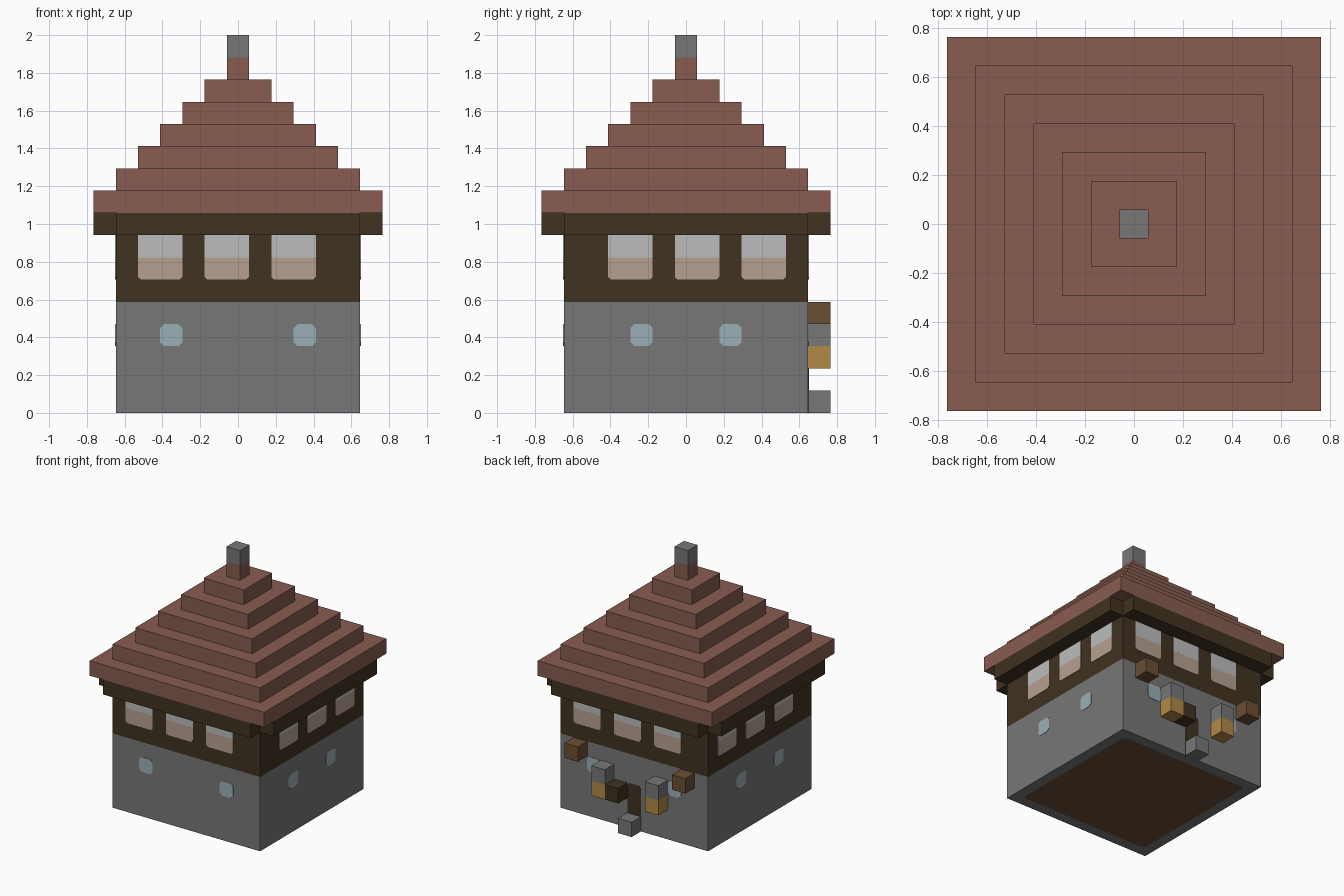
import bpy, bmesh
from math import radians
from mathutils import Matrix, Vector

if "Cube" in bpy.data.objects:
    bpy.data.objects.remove(bpy.data.objects["Cube"])

U = 2 / 17  # one block


def material(name, rgb):
    col = [(c / 255 / 12.92 if c < 11 else ((c / 255 + 0.055) / 1.055) ** 2.4) for c in rgb] + [1]
    m = bpy.data.materials.new(name)
    m.use_nodes = True
    m.diffuse_color = col
    m.node_tree.nodes["Principled BSDF"].inputs["Base Color"].default_value = col
    return m


STONE = material("stone_grey", (119, 119, 119))
TIMBER = material("dark_timber", (64, 50, 33))
PLANK = material("brown_plank", (107, 78, 52))
TILE = material("roof_red", (136, 92, 81))
PANE = material("pale_pane", (188, 188, 188))
CURTAIN = material("pink_curtain", (183, 160, 145))
GLASS = material("blue_glass", (154, 176, 183))
LAMP = material("lantern_gold", (178, 137, 70))


def finish(name, bm, *mats):
    bmesh.ops.recalc_face_normals(bm, faces=bm.faces)
    me = bpy.data.meshes.new(name)
    bm.to_mesh(me)
    bm.free()
    for m in mats:
        me.materials.append(m)
    ob = bpy.data.objects.new(name, me)
    bpy.context.collection.objects.link(ob)
    return ob


def box_mesh(x, y, z):
    """Box from (low, high) pairs given in blocks."""
    bm = bmesh.new()
    bmesh.ops.create_cube(bm, size=1)
    for v in bm.verts:
        v.co = Vector([(a + b) / 2 + c * (b - a) for (a, b), c in zip((x, y, z), v.co)]) * U
    return bm


def box(name, x, y, z, mat):
    return finish(name, box_mesh(x, y, z), mat)


def plate(name, turn, a, z, cut_low, cut_high, mat):
    """Thin panel on one wall, with clipped lower and upper corners.
    turn: quarter turns from the front wall; a: (low, high) along that wall."""
    (l, r), (b, t) = a, z
    p, q = cut_low, cut_high
    outline = [(l + p, b), (r - p, b), (r, b + p), (r, t - q),
               (r - q, t), (l + q, t), (l, t - q), (l, b + p)]
    outline = list(dict.fromkeys(outline))
    bm = bmesh.new()
    face = bm.faces.new([bm.verts.new((s * U, -5.5 * U, h * U)) for s, h in outline])
    out = bmesh.ops.extrude_face_region(bm, geom=[face])
    for g in out["geom"]:
        if isinstance(g, bmesh.types.BMVert):
            g.co.y -= 0.003
    bm.transform(Matrix.Rotation(radians(90 * turn), 4, "Z"))
    return finish(name, bm, mat)


# Stone base with a plank floor inset in its underside
W = (-5.5, 5.5)
bm = box_mesh(W, W, (0, 5))
under = [f for f in bm.faces if f.normal.z < -0.5]
bmesh.ops.inset_individual(bm, faces=under, thickness=U)
inner = [v for v in bm.verts if abs(v.co.x) < 5 * U]
bmesh.ops.bevel(bm, geom=inner, offset=0.2 * U, segments=1, affect="VERTICES")
for f in bm.faces:
    c = f.calc_center_median()
    f.material_index = int(c.z < 0.01 and c.xy.length < U)
finish("stone_base", bm, STONE, PLANK)

# Timber upper storey and eave beams, open at the corners
box("timber_storey", W, W, (5, 9), TIMBER)
for s, side in ((-1, "front"), (1, "back")):
    box(side + "_eave_beam", W, sorted((5.5 * s, 6.5 * s)), (8, 9), TIMBER)
for s, side in ((-1, "right"), (1, "left")):
    box(side + "_eave_beam", sorted((5.5 * s, 6.5 * s)), W, (8, 9), TIMBER)

# Stepped roof and chimney
for i in range(7):
    h = 6.5 - i
    box(f"roof_step_{i + 1}", (-h, h), (-h, h), (9 + i, 10 + i), TILE)
box("chimney", (-0.5, 0.5), (-0.5, 0.5), (16, 17), STONE)

# Windows: turn, large window shift along the wall, small window offset
walls = {"front": (0, -0.5, 3), "left": (1, 0.5, 2), "back": (2, -0.5, 3), "right": (3, -0.5, 2)}
for side, (turn, shift, small) in walls.items():
    for i in (-1, 0, 1):
        c = 3 * i + shift
        plate(side + "_window_pane", turn, (c - 1, c + 1), (7, 8), 0, 0, PANE)
        plate(side + "_window_curtain", turn, (c - 1, c + 1), (6, 7), 0.12, 0, CURTAIN)
    for c in (-small, small):
        plate(side + "_small_window", turn, (c - 0.5, c + 0.5), (3, 4), 0.18, 0.18, GLASS)

# Back entrance: door, step, sign, lanterns and brackets
Y = (5.5, 6.5)
plate("door", 2, (-0.5, 0.5), (0, 3), 0, 0.15, TIMBER)
box("door_step", (-0.5, 0.5), Y, (0, 1), STONE)
box("door_sign", (0.5, 1.5), Y, (2, 3), TIMBER)
for s, side in ((-1, "right"), (1, "left")):
    lx = (2 * s - 0.5, 2 * s + 0.5)
    box(side + "_lantern_light", lx, Y, (2, 3), LAMP)
    box(side + "_lantern_cap", lx, Y, (3, 4), STONE)
    box(side + "_bracket", (4 * s - 0.5, 4 * s + 0.5), Y, (4, 5), PLANK)
